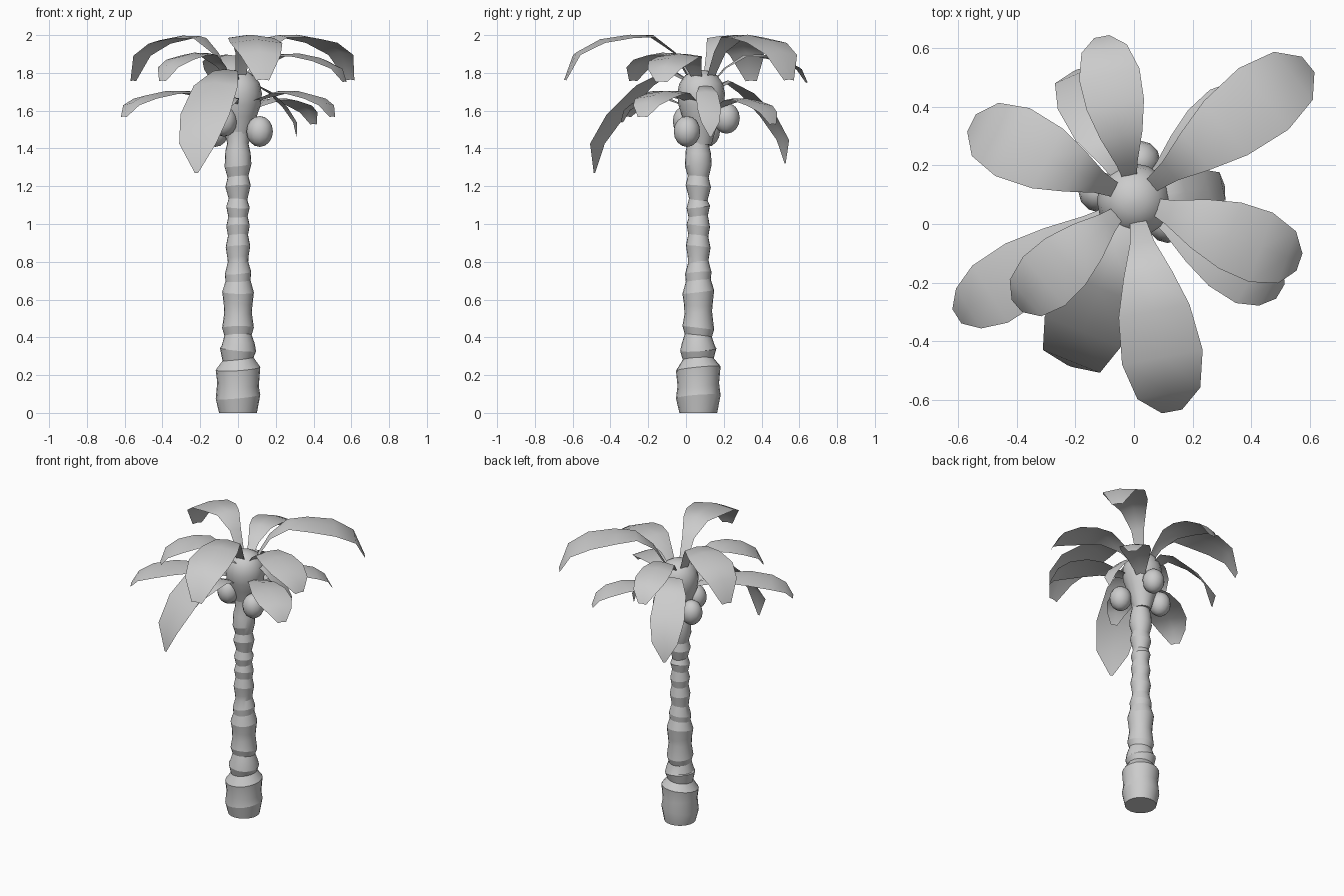
import bpy, bmesh, math, random
from mathutils import Vector

if "Cube" in bpy.data.objects:
    bpy.data.objects.remove(bpy.data.objects["Cube"])
random.seed(4)
CY = 0.065  # trunk axis offset in y


def finish(bm, name, angle=None):
    me = bpy.data.meshes.new(name)
    bm.to_mesh(me)
    bm.free()
    ob = bpy.data.objects.new(name, me)
    bpy.context.collection.objects.link(ob)
    bpy.context.view_layer.objects.active = ob
    ob.select_set(True)
    if angle:
        bpy.ops.object.shade_smooth_by_angle(angle=math.radians(angle))
    else:
        bpy.ops.object.shade_smooth()
    ob.select_set(False)
    return ob


def lathe(name, profile, sides, tilt=0.0, cy=CY, angle=30):
    bm = bmesh.new()
    rings = []
    for i, (r, z) in enumerate(profile):
        phase = random.uniform(0, 6.28)
        k = tilt if 0 < i < len(profile) - 1 else 0
        rings.append([bm.verts.new((r * math.cos(a), cy + r * math.sin(a),
                                    z + k * r * math.cos(a - phase)))
                      for a in (j * math.tau / sides for j in range(sides))])
    for lo, hi in zip(rings, rings[1:]):
        for j in range(sides):
            n = (j + 1) % sides
            bm.faces.new((lo[j], lo[n], hi[n], hi[j]))
    bm.faces.new(rings[0])
    bm.faces.new(rings[-1])
    bmesh.ops.recalc_face_normals(bm, faces=bm.faces)
    return finish(bm, name, angle)


# Ringed trunk
trunk = [(.10, 0), (.118, .085), (.11, .15), (.118, .235), (.082, .285), (.096, .335), (.088, .36),
         (.072, .41), (.084, .45), (.073, .53), (.076, .575), (.084, .64), (.066, .70),
         (.07, .74), (.054, .80), (.056, .825), (.065, .88), (.053, .94), (.062, .99),
         (.051, 1.04), (.062, 1.09), (.049, 1.13), (.054, 1.15), (.067, 1.2), (.055, 1.25),
         (.071, 1.31), (.067, 1.38), (.055, 1.43), (.06, 1.5)]
lathe("trunk", trunk, 20, tilt=0.12, angle=19)

# Bulbous crown on top of the trunk
lathe("crown", [(.055, 1.42), (.078, 1.5), (.1, 1.57), (.12, 1.63), (.127, 1.69),
                (.115, 1.745), (.085, 1.787), (.045, 1.81), (.01, 1.816)],
      16, cy=.08, angle=60)

# Coconuts
for i, p in enumerate([(.115, .005, 1.49), (.02, .215, 1.56), (-.12, .11, 1.49), (-.075, .0, 1.545)]):
    bm = bmesh.new()
    bmesh.ops.create_uvsphere(bm, u_segments=12, v_segments=8, radius=.07)
    bmesh.ops.scale(bm, vec=(1, 1, 1.17), verts=bm.verts)
    bmesh.ops.translate(bm, vec=p, verts=bm.verts)
    finish(bm, f"coconut_{i + 1}")

# Leaf shapes: (distance fraction, height above tip, width fraction)
HIGH = [(0, -.04, .15), (.16, .15, .3), (.32, .235, .6), (.5, .237, .88),
        (.73, .213, 1), (.91, .145, .78), (1, 0, .25)]
MID = [(0, -.02, .15), (.16, .08, .35), (.35, .145, .7), (.55, .147, .95),
       (.75, .125, 1), (.92, .08, .75), (1, 0, .25)]
LOW = [(0, .06, .15), (.2, .1, .4), (.4, .135, .75), (.6, .135, 1),
       (.8, .11, 1), (.93, .07, .7), (1, 0, .25)]
DROOP = [(0, .47, .2), (.25, .55, .5), (.5, .48, .9), (.78, .33, 1),
         (.97, .17, .75), (1, 0, .06)]


def leaf(name, shape, tip, half_width, s=1.0, root=.04):
    tip = Vector(tip)
    d = Vector((tip.x, tip.y - CY, 0)).normalized()
    side = Vector((-d.y, d.x, 0))
    start = Vector((d.x * root, CY + .02 + d.y * root, tip.z))
    bm = bmesh.new()
    rows = []
    for f, h, w in shape:
        c = start.lerp(tip, f) + Vector((0, 0, h * s))
        hw = half_width * w
        rows.append([bm.verts.new(c + side * hw * u - Vector((0, 0, .14 * hw * u * u)))
                     for u in (-1, 0, 1)])
    for a, b in zip(rows, rows[1:]):
        for j in range(2):
            bm.faces.new((a[j], b[j], b[j + 1], a[j + 1]))
    # all leaf faces point upward
    bm.normal_update()
    if sum(f.normal.z for f in bm.faces) < 0:
        bmesh.ops.reverse_faces(bm, faces=bm.faces)
    finish(bm, name)


# Four tiers of leaves
leaves = [
    ("high", HIGH, (.595, .545, 1.765), .135), ("high", HIGH, (-.555, .345, 1.76), .13),
    ("high", HIGH, (.13, -.64, 1.765), .14),
    ("mid", MID, (-.11, .64, 1.75), .105), ("mid", MID, (-.4, -.28, 1.76), .11),
    ("mid", MID, (.565, -.13, 1.755), .125),
    ("low", LOW, (-.605, -.315, 1.57), .115), ("low", LOW, (.5, -.23, 1.57), .115),
    ("low", LOW, (.4, .46, 1.53), .095), ("low", LOW, (-.12, -.34, 1.54), .085),
    ("droop", DROOP, (-.22, -.485, 1.27), .14), ("droop", DROOP, (-.2, .525, 1.32), .11, .8),
    ("droop", DROOP, (.31, .13, 1.46), .065, .5),
]
for i, (tier, *args) in enumerate(leaves):
    leaf(f"{tier}_leaf_{i + 1}", *args)
